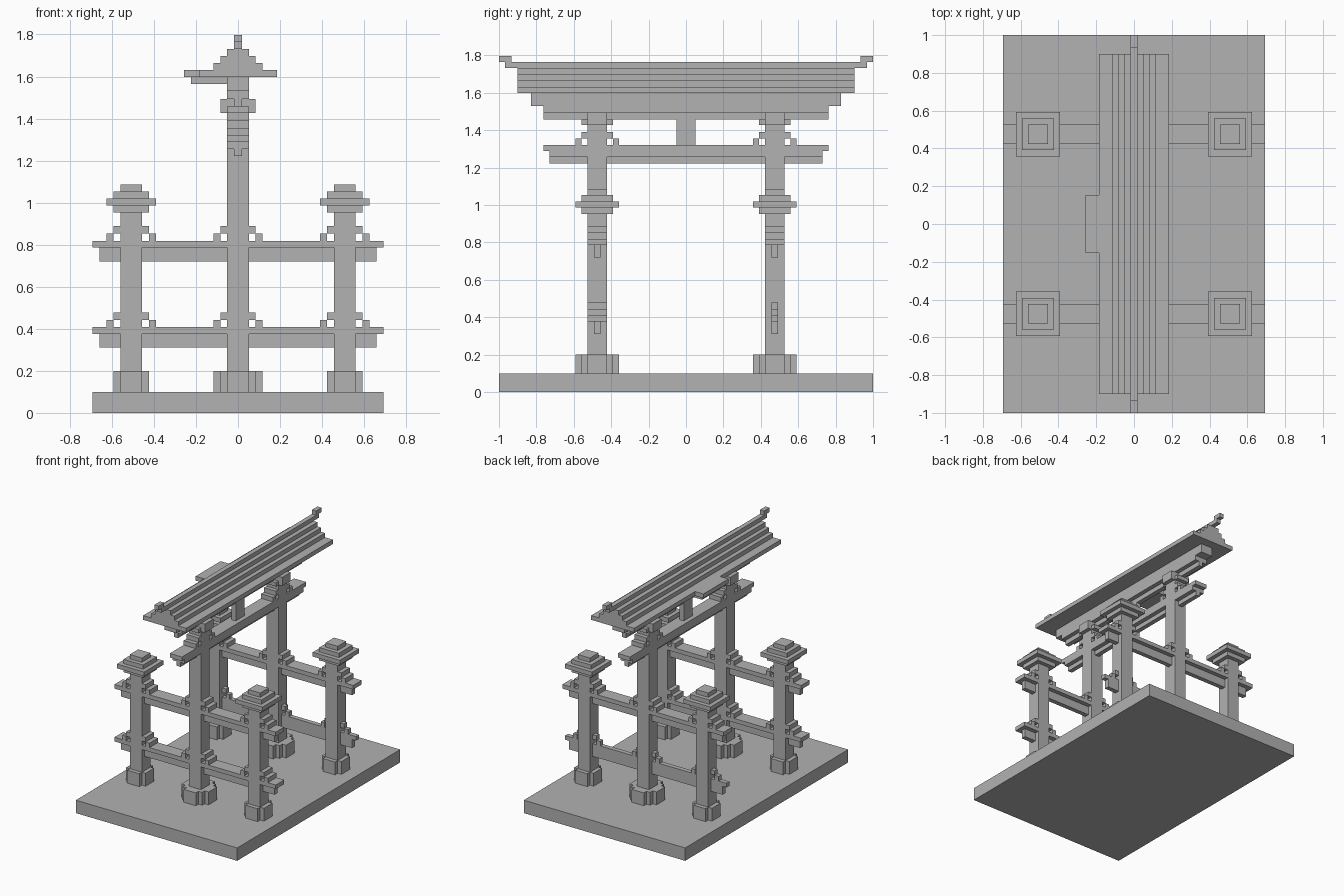
import bpy
import bmesh
from mathutils import Matrix, Vector

cube = bpy.data.objects.get("Cube")
if cube:
    bpy.data.objects.remove(cube)

grey = bpy.data.materials.new("stone_grey")
grey.use_nodes = True
COLOR = (0.445, 0.445, 0.445, 1)
grey.diffuse_color = COLOR
grey.node_tree.nodes["Principled BSDF"].inputs["Base Color"].default_value = COLOR

# Shared half widths, growing by one block each
THIN, POST, MID, WIDE = 0.018, 0.052, 0.084, 0.117
ROW, SIDE = 0.475, 0.508


def build(name, boxes):
    """One object from boxes given as (x0, x1, y0, y1, z0, z1)."""
    bm = bmesh.new()
    for x0, x1, y0, y1, z0, z1 in boxes:
        centre = Vector((x0 + x1, y0 + y1, z0 + z1)) / 2
        size = Matrix.Diagonal((x1 - x0, y1 - y0, z1 - z0, 1))
        bmesh.ops.create_cube(bm, size=1, matrix=Matrix.Translation(centre) @ size)
    mesh = bpy.data.meshes.new(name)
    bm.to_mesh(mesh)
    bm.free()
    mesh.materials.append(grey)
    obj = bpy.data.objects.new(name, mesh)
    bpy.context.collection.objects.link(obj)
    return obj


def block(hx, hy, z0, z1, x=0, y=0):
    return (x - hx, x + hx, y - hy, y + hy, z0, z1)


def swap(box):
    """Turn a box from the x direction to the y direction."""
    return box[2:4] + box[0:2] + box[4:]


def brackets(x, y, z, hy):
    """Two stepped blocks on each side of a post, on top of a beam."""
    boxes = []
    for s in (-1, 1):
        for near, far, low in ((MID, WIDE, 0), (POST, MID, 0.035)):
            a, b = sorted((x + s * near, x + s * far))
            boxes.append((a, b, y - hy, y + hy, z + low, z + low + 0.035))
    return boxes


build("base_slab", [block(0.693, 1, 0, 0.1)])

for y, row in ((-ROW, "front"), (ROW, "back")):
    # Main post with stepped foot and capital
    build(row + "_main_post", [block(POST, POST, 0.1, 1.494, 0, y)])
    build(row + "_main_foot", [block(a, b, 0.1, 0.2, 0, y) for a, b in
                               ((WIDE, POST), (MID, MID), (POST, WIDE))])
    build(row + "_main_capital", [block(MID, POST, 1.427, 1.494, 0, y),
                                  block(POST, MID, 1.427, 1.457, 0, y)])

    # Side posts with feet and stepped caps
    for x, side in ((-SIDE, "right"), (SIDE, "left")):
        name = row + "_" + side
        build(name + "_post", [block(POST, POST, 0.1, 0.955, x, y)])
        build(name + "_foot", [block(MID, POST, 0.1, 0.2, x, y),
                               block(POST, MID, 0.1, 0.2, x, y)])
        build(name + "_cap", [block(h, h, 0.953 + i * 0.0333, 0.9863 + i * 0.0333, x, y)
                              for i, h in enumerate((MID, WIDE, MID, POST))])

    # Tie beams through the three posts; the lower back one is slim
    for z, level in ((0.31, "lower"), (0.72, "upper")):
        hy = THIN if (row, level) == ("back", "lower") else POST
        boxes = [block(0.66, THIN, z, z + 0.066, 0, y),
                 block(0.693, hy, z + 0.066, z + 0.098, 0, y)]
        for x in (-SIDE, 0, SIDE):
            boxes += brackets(x, y, z + 0.098, hy)
        build(row + "_" + level + "_tie_beam", boxes)

# Cross beam between the main posts
cross = [block(THIN, 0.73, 1.222, 1.256), block(POST, 0.73, 1.256, 1.288),
         block(POST, 0.762, 1.288, 1.32)]
for y in (-ROW, ROW):
    cross += [swap(b) for b in brackets(y, 0, 1.32, POST)]
build("cross_beam", cross)
build("centre_strut", [block(THIN, POST, 1.32, 1.457)])

# Lintel beams carrying the roof
build("lintel", [block(THIN, 0.762, 1.457, 1.494), block(POST, 0.762, 1.494, 1.53),
                 block(POST, 0.83, 1.53, 1.598)])

# Stepped roof and ridge with raised tips
build("roof", [block(h, 0.9, 1.598 + i * 0.0335, 1.6315 + i * 0.0335)
               for i, h in enumerate((0.185, WIDE, MID, POST))])
build("ridge", [block(THIN, 0.967, 1.732, 1.764)]
      + [block(THIN, 0.034, 1.764, 1.797, 0, y) for y in (-0.966, 0.966)])

# Eave plate on one side
build("eave_plate", [(-0.257, -0.185, -0.153, 0.153, 1.598, 1.6315),
                     (-0.223, -POST, -0.12, 0.12, 1.565, 1.598)])
